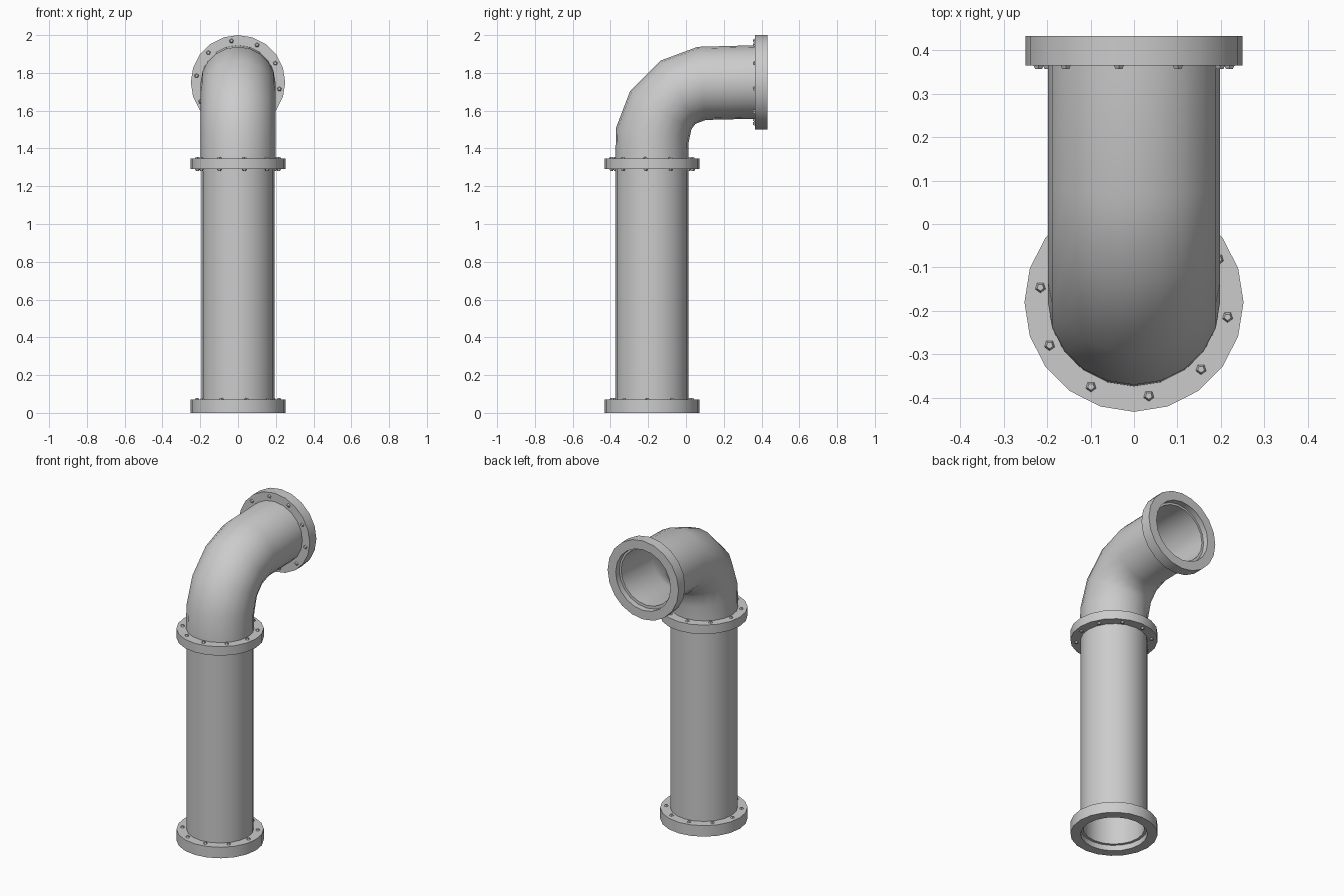
import bpy, bmesh, math
from mathutils import Vector, Matrix

if "Cube" in bpy.data.objects:
    bpy.data.objects.remove(bpy.data.objects["Cube"])

SIDES = 20
PIPE_Y, OUT_Z = -0.18, 1.75     # axis of the riser, axis of the outlet


def finish(bm, name, angle=35):
    bmesh.ops.recalc_face_normals(bm, faces=bm.faces)
    me = bpy.data.meshes.new(name)
    bm.to_mesh(me)
    bm.free()
    ob = bpy.data.objects.new(name, me)
    bpy.context.collection.objects.link(ob)
    bpy.ops.object.select_all(action='DESELECT')
    ob.select_set(True)
    bpy.context.view_layer.objects.active = ob
    bpy.ops.object.shade_smooth_by_angle(angle=math.radians(angle))
    return ob


def closed_loft(name, rings, angle=35):
    """Each ring: (centre, x half-width, second half-axis); last joins first."""
    bm = bmesh.new()
    loops = []
    for c, rx, v in rings:
        loops.append([bm.verts.new(Vector(c) + Vector((rx * math.cos(a), 0, 0)) + Vector(v) * math.sin(a))
                      for a in (2 * math.pi * i / SIDES for i in range(SIDES))])
    for k, a in enumerate(loops):
        b = loops[(k + 1) % len(loops)]
        for i in range(SIDES):
            j = (i + 1) % SIDES
            bm.faces.new((a[i], a[j], b[j], b[i]))
    return finish(bm, name, angle)


def tube(name, outer, k=0.91, angle=35):
    inner = [(c, rx * k, Vector(v) * k) for c, rx, v in reversed(outer)]
    return closed_loft(name, outer + inner, angle)


def at(t, vertical):
    return (0, PIPE_Y, t) if vertical else (0, t, OUT_Z)


def flange(name, t0, t1, vertical, r=0.252, hole=0.193):
    d = Vector((0, 1, 0)) if vertical else Vector((0, 0, 1))
    closed_loft(name, [(at(t, vertical), q, d * q)
                       for t, q in ((t0, hole), (t0, r), (t1, r), (t1, hole))])


def bolts(name, t, vertical, sign, offset=27):
    """Ten small five-sided bolt heads around a flange face."""
    bm = bmesh.new()
    for i in range(10):
        a = math.radians(offset + 36 * i)
        if vertical:
            p = Vector((0.218 * math.cos(a), PIPE_Y + 0.218 * math.sin(a), t))
            d = Vector((0, 0, sign))
        else:
            p = Vector((0.222 * math.cos(a), t, OUT_Z + 0.222 * math.sin(a)))
            d = Vector((0, sign, 0))
        rot = d.to_track_quat('Z', 'Y').to_matrix().to_4x4()
        bmesh.ops.create_cone(bm, cap_ends=True, segments=5, radius1=0.015, radius2=0.008,
                              depth=0.014, matrix=Matrix.Translation(p + d * 0.002) @ rot)
    finish(bm, name, 20)


# Straight riser
R = 0.194
tube("riser_pipe", [((0, PIPE_Y, z), R, (0, R, 0)) for z in (0.035, 1.32)])

# Elbow: outer and inner points of each cross-section in the side view (y, z)
sections = [((-0.374, 1.32), (0.012, 1.32)), ((-0.370, 1.51), (0.014, 1.43)),
            ((-0.296, 1.703), (0.028, 1.50)), ((-0.132, 1.866), (0.050, 1.53)),
            ((0.062, 1.938), (0.105, 1.551)), ((0.395, 1.947), (0.395, 1.558))]
rings = []
for (oy, oz), (iy, iz) in sections:
    rings.append(((0, (oy + iy) / 2, (oz + iz) / 2), 0.198, (0, (iy - oy) / 2, (iz - oz) / 2)))
tube("elbow_pipe", rings, angle=45)

# Flanges
flange("bottom_flange", 0.0, 0.07, True)
flange("middle_flange", 1.29, 1.347, True)
flange("outlet_flange", 0.365, 0.432, False, r=0.25)

# Bolt heads
bolts("bottom_bolts", 0.07, True, 1, 30)
bolts("middle_upper_bolts", 1.347, True, 1)
bolts("middle_lower_bolts", 1.29, True, -1)
bolts("outlet_bolts", 0.365, False, -1)
